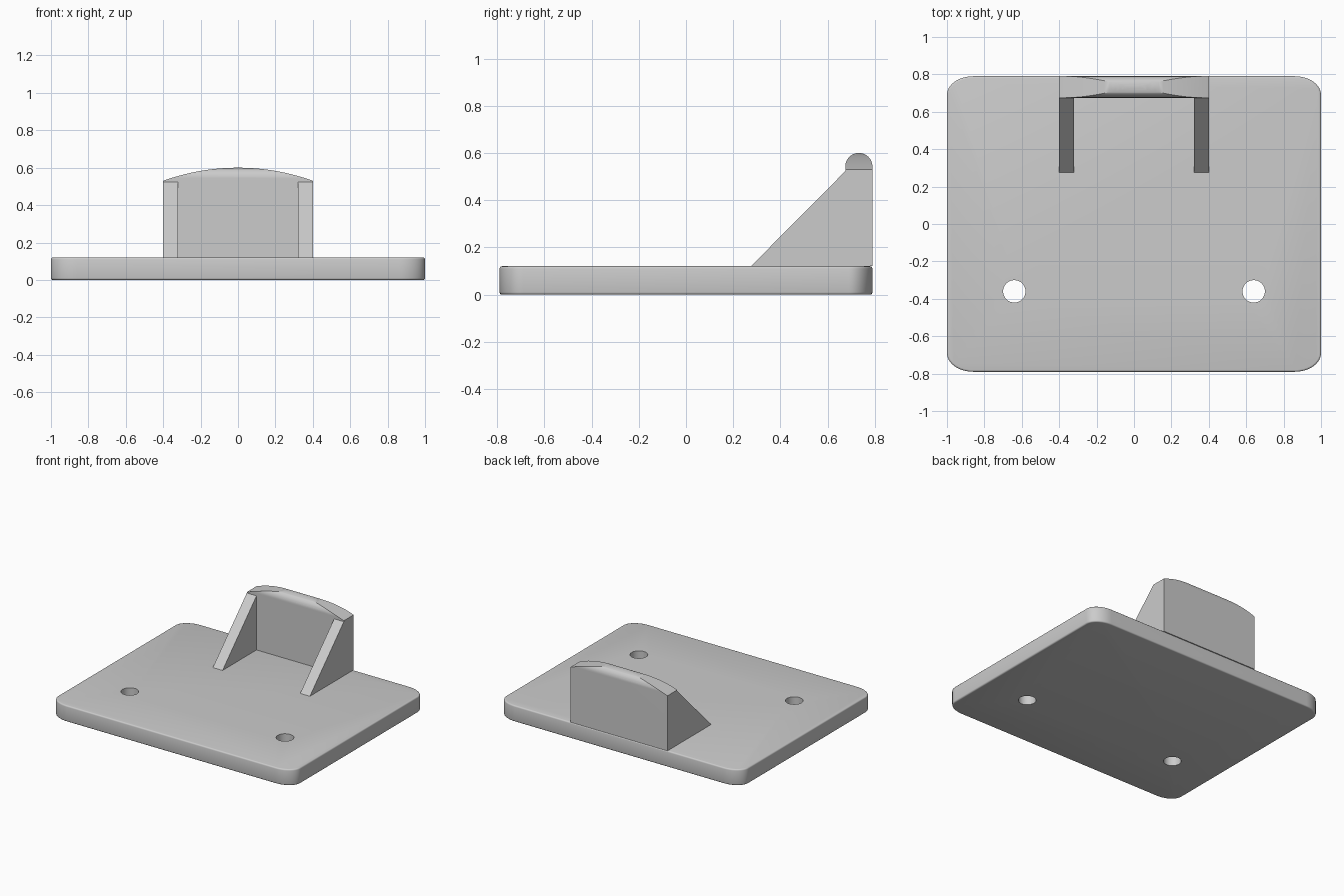
import bpy, bmesh, math

cube = bpy.data.objects.get("Cube")
if cube:
    bpy.data.objects.remove(cube, do_unlink=True)

WIDTH, HALF_Y, PLATE_TOP = 1.0, 0.79, 0.12
WALL_X, WALL_FRONT, WALL_BACK, WALL_TOP = 0.4, 0.675, 0.79, 0.6

grey = bpy.data.materials.new("plain grey")
grey.use_nodes = True
grey.diffuse_color = (0.6, 0.6, 0.6, 1)
grey.node_tree.nodes["Principled BSDF"].inputs["Base Color"].default_value = (0.6, 0.6, 0.6, 1)


def prism(name, points, axis, start, end):
    """Extrude a 2D outline along an axis; remaining axes keep x, y, z order."""
    def place(p, d):
        co = list(p)
        co.insert("xyz".index(axis), d)
        return co
    bm = bmesh.new()
    face = bm.faces.new([bm.verts.new(place(p, start)) for p in points])
    extruded = bmesh.ops.extrude_face_region(bm, geom=[face])["geom"]
    shift = place((0, 0), end - start)
    bmesh.ops.translate(bm, vec=shift, verts=[v for v in extruded if isinstance(v, bmesh.types.BMVert)])
    bmesh.ops.recalc_face_normals(bm, faces=bm.faces)
    mesh = bpy.data.meshes.new(name)
    bm.to_mesh(mesh)
    bm.free()
    mesh.materials.append(grey)
    obj = bpy.data.objects.new(name, mesh)
    bpy.context.collection.objects.link(obj)
    return obj


def apply_all(obj):
    bpy.ops.object.select_all(action="DESELECT")
    bpy.context.view_layer.objects.active = obj
    obj.select_set(True)
    for mod in list(obj.modifiers):
        bpy.ops.object.modifier_apply(modifier=mod.name)


def cut(obj, tool, operation):
    mod = obj.modifiers.new("cut", "BOOLEAN")
    mod.operation, mod.solver, mod.object = operation, "EXACT", tool
    apply_all(obj)
    bpy.data.objects.remove(tool, do_unlink=True)


def arc(cx, cy, rx, ry, first, last, steps):
    angles = [math.radians(first + (last - first) * i / steps) for i in range(steps + 1)]
    return [(cx + rx * math.cos(a), cy + ry * math.sin(a)) for a in angles]


# Base plate: rounded corners with softened rims
rx, ry = 0.14, 0.1
outline = []
for i, (sx, sy) in enumerate([(1, 1), (-1, 1), (-1, -1), (1, -1)]):
    outline += arc(sx * (WIDTH - rx), sy * (HALF_Y - ry), rx, ry, 90 * i, 90 * i + 90, 12)
plate = prism("base_plate", outline, "z", 0, PLATE_TOP)
bevel = plate.modifiers.new("rim", "BEVEL")
bevel.width, bevel.segments, bevel.angle_limit = 0.01, 3, math.radians(60)
apply_all(plate)

# Screw holes
for side in (-1, 1):
    hole = prism("hole_cutter", arc(side * 0.64, -0.36, 0.06, 0.06, 0, 348.75, 31), "z", -0.1, 0.3)
    cut(plate, hole, "DIFFERENCE")

# Stop wall: round-topped bar trimmed by a shallow arch
radius = (WALL_BACK - WALL_FRONT) / 2
mid = (WALL_FRONT + WALL_BACK) / 2
section = [(WALL_FRONT, PLATE_TOP), (WALL_BACK, PLATE_TOP)]
section += arc(mid, WALL_TOP - radius, radius, radius, 0, 180, 24)
wall = prism("stop_wall", section, "x", -WALL_X, WALL_X)
rise = 0.07
arch_radius = (WALL_X ** 2 + rise ** 2) / (2 * rise)
half = math.degrees(math.asin(WALL_X / arch_radius)) + 2
arch = arc(0, WALL_TOP - arch_radius, arch_radius, arch_radius, 90 - half, 90 + half, 40)
reach = arch[0][0]
tool = prism("arch_cutter", [(-reach, 0), (reach, 0)] + arch, "y", 0.5, 1)
cut(wall, tool, "INTERSECT")

# Triangular braces at both ends of the wall
braces = []
for name, x in (("left_brace", WALL_X - 0.08), ("right_brace", -WALL_X)):
    triangle = [(0.275, PLATE_TOP), (WALL_FRONT, PLATE_TOP), (WALL_FRONT, 0.523)]
    braces.append(prism(name, triangle, "x", x, x + 0.08))

# Smooth the rounded surfaces, keep hard edges
for obj in [plate, wall] + braces:
    bpy.ops.object.select_all(action="DESELECT")
    bpy.context.view_layer.objects.active = obj
    obj.select_set(True)
    bpy.ops.object.shade_smooth_by_angle(angle=math.radians(32))
